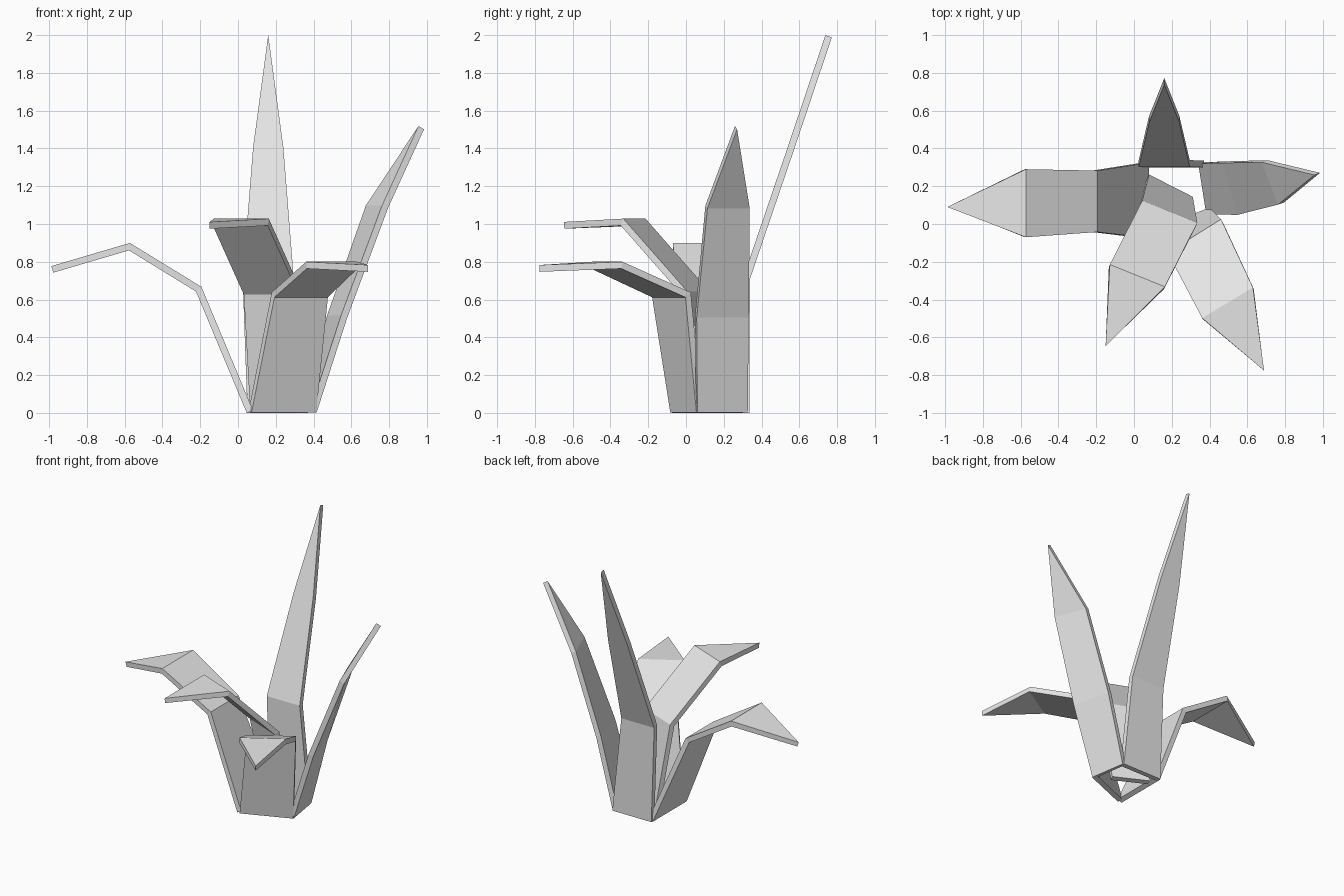
import bpy
import bmesh
from math import cos, sin, radians
from mathutils import Vector

if "Cube" in bpy.data.objects:
    bpy.data.objects.remove(bpy.data.objects["Cube"], do_unlink=True)

THICKNESS = 0.036

# Single flat colour for the whole plant
leaf_grey = bpy.data.materials.new("leaf_grey")
leaf_grey.use_nodes = True
colour = (0.8, 0.8, 0.8, 1.0)
leaf_grey.diffuse_color = colour
leaf_grey.node_tree.nodes["Principled BSDF"].inputs["Base Color"].default_value = colour


def add_leaf(name, sections, tip):
    """Folded blade: each section is (centre x, y, z, width, heading in degrees)."""
    bm = bmesh.new()
    rows = []
    for x, y, z, width, heading in sections:
        angle = radians(heading)
        across = Vector((-sin(angle), cos(angle), 0)) * width / 2
        centre = Vector((x, y, z))
        rows.append((bm.verts.new(centre + across), bm.verts.new(centre - across)))
    for (left, right), (next_left, next_right) in zip(rows, rows[1:]):
        bm.faces.new((left, right, next_right, next_left))
    bm.faces.new((*rows[-1], bm.verts.new(tip)))
    bm.normal_update()

    mesh = bpy.data.meshes.new(name)
    bm.to_mesh(mesh)
    bm.free()
    mesh.materials.append(leaf_grey)
    leaf = bpy.data.objects.new(name, mesh)
    bpy.context.collection.objects.link(leaf)

    # Give the blade its thickness
    solid = leaf.modifiers.new("thickness", "SOLIDIFY")
    solid.thickness = THICKNESS
    solid.offset = 0
    solid.use_even_offset = True
    solid.use_quality_normals = True
    return leaf


# Tall leaf at the back
add_leaf("back_leaf",
         [(0.21, 0.318, 0, 0.32, 90), (0.16, 0.32, 0.71, 0.27, 90),
          (0.16, 0.555, 1.4, 0.16, 90)],
         (0.16, 0.755, 1.994))

# Upright leaf on the +x side
add_leaf("left_leaf",
         [(0.378, 0.19, 0.006, 0.27, 9), (0.525, 0.19, 0.51, 0.285, 15),
          (0.735, 0.22, 1.09, 0.24, 21)],
         (0.97, 0.265, 1.51))

# Drooping leaf on the -x side
add_leaf("right_leaf",
         [(0.063, 0.125, 0.006, 0.4, 180), (-0.208, 0.12, 0.655, 0.325, 180),
          (-0.575, 0.11, 0.88, 0.36, 180)],
         (-0.983, 0.09, 0.76))

# Two drooping leaves at the front, one nested inside the other
add_leaf("inner_front_leaf",
         [(0.188, 0.187, 0.004, 0.26, -117), (0.183, 0.05, 0.635, 0.314, -112),
          (0.015, -0.28, 1.01, 0.314, -112)],
         (-0.15, -0.645, 0.993))
add_leaf("outer_front_leaf",
         [(0.235, 0.002, 0.004, 0.37, -68), (0.327, -0.077, 0.625, 0.333, -58),
          (0.497, -0.42, 0.782, 0.314, -59)],
         (0.688, -0.775, 0.765))
